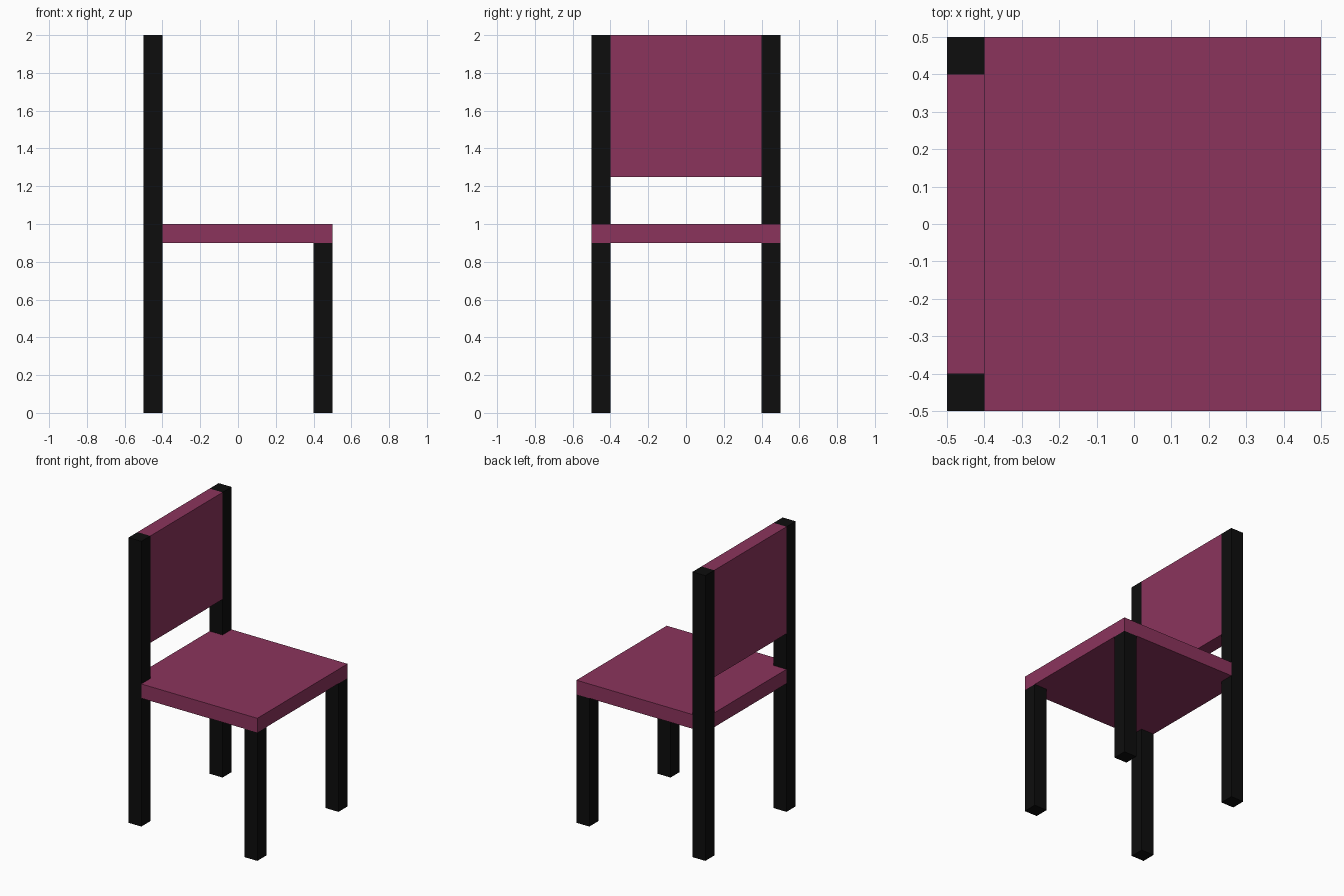
import bpy
import bmesh

if "Cube" in bpy.data.objects:
    bpy.data.objects.remove(bpy.data.objects["Cube"])


def material(name, color):
    mat = bpy.data.materials.new(name)
    mat.diffuse_color = color
    mat.use_nodes = True
    mat.node_tree.nodes["Principled BSDF"].inputs["Base Color"].default_value = mat.diffuse_color
    return mat


PLUM = material("plum", (0.26, 0.034, 0.108, 1))
BLACK = material("black", (0.004, 0.004, 0.004, 1))


def prism(name, outline, z0, z1, mat):
    """Extrude a counter-clockwise xy outline from z0 to z1."""
    bm = bmesh.new()
    base = bm.faces.new([bm.verts.new((x, y, z0)) for x, y in outline])
    ext = bmesh.ops.extrude_face_region(bm, geom=[base], use_keep_orig=True)
    top = [v for v in ext["geom"] if isinstance(v, bmesh.types.BMVert)]
    bmesh.ops.translate(bm, verts=top, vec=(0, 0, z1 - z0))
    bmesh.ops.recalc_face_normals(bm, faces=bm.faces)
    mesh = bpy.data.meshes.new(name)
    bm.to_mesh(mesh)
    bm.free()
    mesh.materials.append(mat)
    obj = bpy.data.objects.new(name, mesh)
    bpy.context.collection.objects.link(obj)
    return obj


def box(name, x0, x1, y0, y1, z0, z1, mat):
    return prism(name, [(x0, y0), (x1, y0), (x1, y1), (x0, y1)], z0, z1, mat)


# Seat slab, notched at the rear corners around the tall legs
prism("seat", [(-0.4, -0.5), (0.5, -0.5), (0.5, 0.5), (-0.4, 0.5),
               (-0.4, 0.4), (-0.5, 0.4), (-0.5, -0.4), (-0.4, -0.4)],
      0.9, 1.0, PLUM)

# Backrest panel between the rear legs
box("backrest", -0.5, -0.4, -0.4, 0.4, 1.25, 2.0, PLUM)

# Short front legs and tall rear legs
for side, y in (("right", -0.5), ("left", 0.4)):
    box(f"front_leg_{side}", 0.4, 0.5, y, y + 0.1, 0, 0.9, BLACK)
    box(f"rear_leg_{side}", -0.5, -0.4, y, y + 0.1, 0, 2.0, BLACK)
